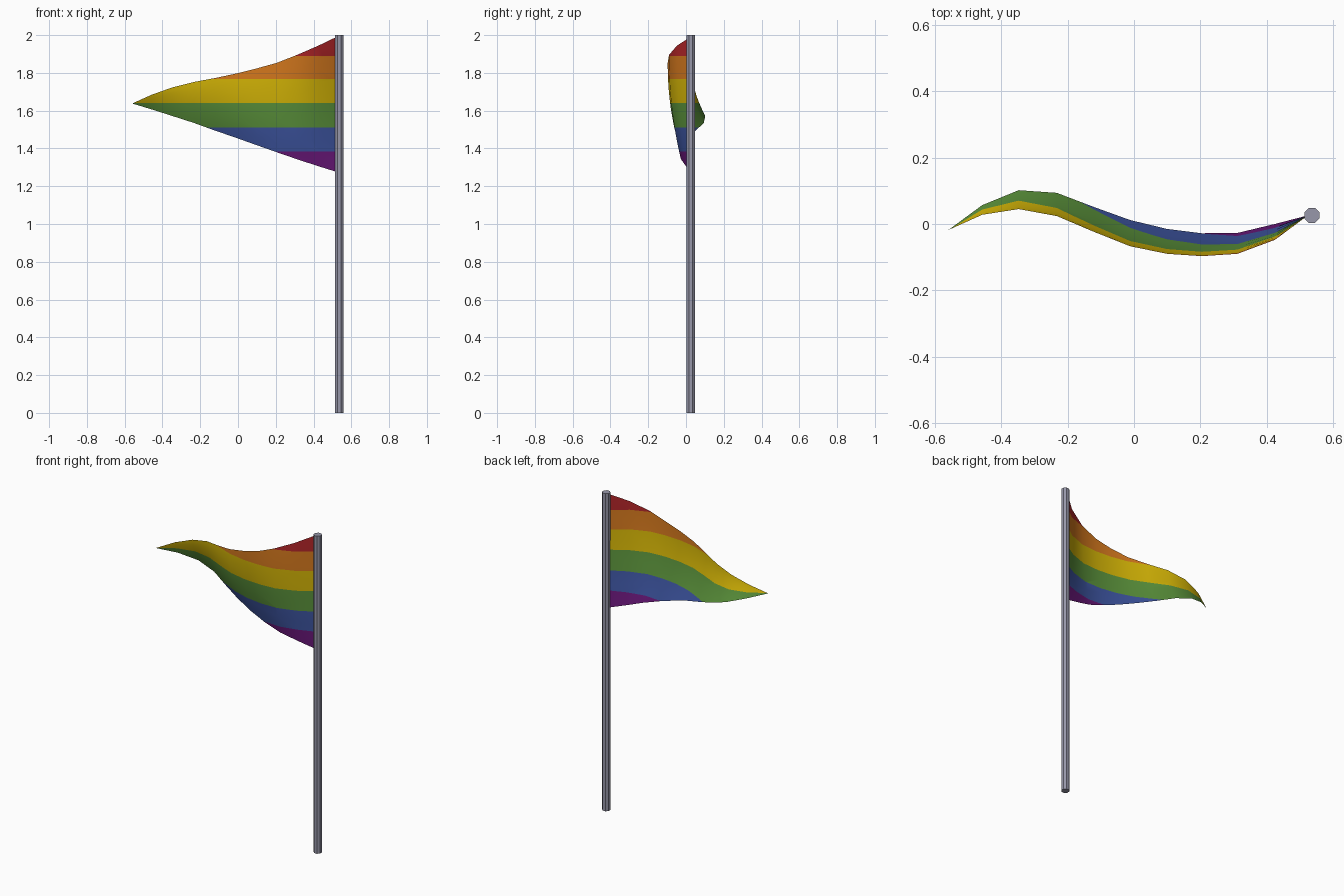
import bpy, bmesh, math

if "Cube" in bpy.data.objects:
    bpy.data.objects.remove(bpy.data.objects["Cube"])


def material(name, rgb):
    m = bpy.data.materials.new(name)
    m.diffuse_color = (*rgb, 1)
    m.use_nodes = True
    m.node_tree.nodes["Principled BSDF"].inputs["Base Color"].default_value = m.diffuse_color
    return m


def srgb(r, g, b):
    return tuple((c / 255) ** 2.2 for c in (r, g, b))


# pole: eight-sided rod
bpy.ops.mesh.primitive_cylinder_add(vertices=8, radius=0.0245, depth=2,
                                    location=(0.537, 0.026, 1),
                                    rotation=(0, 0, math.pi / 8))
pole = bpy.context.object
pole.name = "pole"
pole.data.materials.append(material("pole grey", srgb(150, 150, 168)))

# pennant columns: x, top y, top z, bottom y, bottom z
columns = [
    (0.525, 0.026, 1.992, 0.026, 1.275), (0.425, -0.048, 1.944, 0.000, 1.306),
    (0.312, -0.090, 1.895, -0.027, 1.343), (0.205, -0.097, 1.853, -0.028, 1.380),
    (0.100, -0.090, 1.824, -0.015, 1.417), (-0.012, -0.067, 1.796, 0.012, 1.457),
    (-0.120, -0.024, 1.773, 0.051, 1.494), (-0.233, 0.024, 1.752, 0.094, 1.535),
    (-0.348, 0.045, 1.723, 0.102, 1.572), (-0.458, 0.028, 1.684, 0.057, 1.607),
    (-0.560, -0.018, 1.638, -0.018, 1.638)]
levels = [1.89, 1.768, 1.64, 1.51, 1.384]
ROWS = 10

# pennant: one waving sheet, its hem swept back in a curve
bm = bmesh.new()
grid = []
for i, (x, ty, tz, by, bz) in enumerate(columns):
    bend = 2.1 if i < 6 else 2.1 - 0.25 * (i - 5)
    grid.append([bm.verts.new((x, ty + (by - ty) * (j / ROWS) ** bend,
                               tz + (bz - tz) * j / ROWS))
                 for j in range(ROWS + 1)])
for a, b in zip(grid, grid[1:]):
    for j in range(ROWS):
        bm.faces.new((a[j], b[j], b[j + 1], a[j + 1]))
bmesh.ops.remove_doubles(bm, verts=bm.verts, dist=0.0005)

# stripes: cut at fixed heights, then colour by height
for z in levels:
    bmesh.ops.bisect_plane(bm, geom=bm.verts[:] + bm.edges[:] + bm.faces[:],
                           plane_co=(0, 0, z), plane_no=(0, 0, 1), dist=1e-5)
for f in bm.faces:
    f.material_index = sum(f.calc_center_median().z < z for z in levels)
    f.smooth = True
mesh = bpy.data.meshes.new("pennant")
bm.to_mesh(mesh)
bm.free()
for name, rgb in (("red", (178, 42, 45)), ("orange", (212, 120, 35)),
                  ("yellow", (212, 180, 15)), ("green", (92, 146, 62)),
                  ("blue", (64, 86, 160)), ("purple", (106, 30, 122))):
    mesh.materials.append(material("stripe " + name, srgb(*rgb)))
bpy.context.collection.objects.link(bpy.data.objects.new("pennant", mesh))
